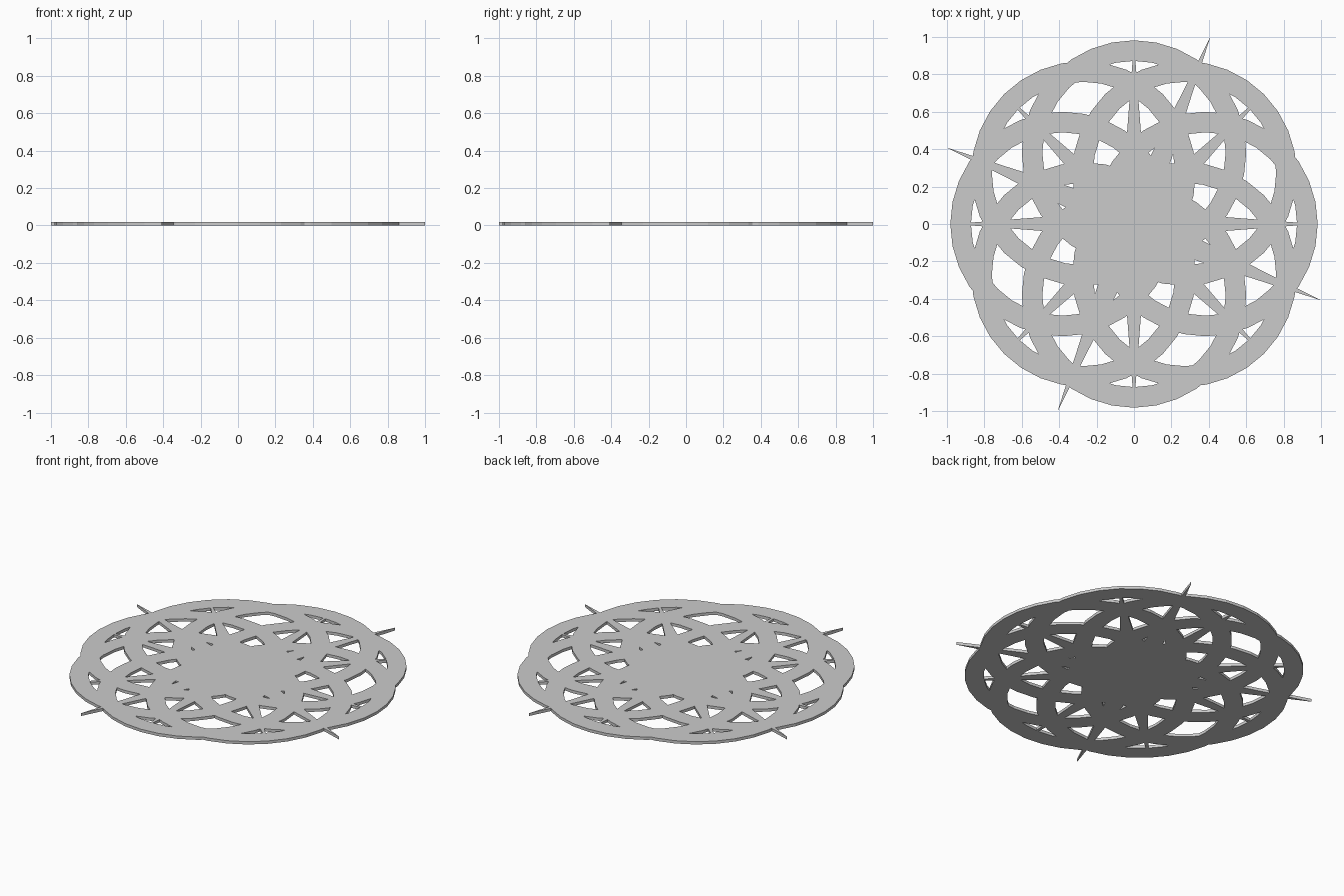
import bpy, bmesh
from math import cos, sin, pi, radians

if "Cube" in bpy.data.objects:
    bpy.data.objects.remove(bpy.data.objects["Cube"])

T = 0.018            # plate thickness
C, RO, RI = 0.382, 0.60, 0.49   # ring centre offset, outer and inner radius
SEG = 32


def finish(bm, name):
    bmesh.ops.recalc_face_normals(bm, faces=bm.faces)
    me = bpy.data.meshes.new(name)
    bm.to_mesh(me)
    bm.free()
    ob = bpy.data.objects.new(name, me)
    bpy.context.collection.objects.link(ob)
    return ob


def plate(name, pts):
    """Flat outline extruded to the plate thickness."""
    bm = bmesh.new()
    f = bm.faces.new([bm.verts.new((x, y, 0)) for x, y in pts])
    ext = bmesh.ops.extrude_face_region(bm, geom=[f], use_keep_orig=True)
    bmesh.ops.translate(bm, vec=(0, 0, T),
                        verts=[v for v in ext["geom"] if isinstance(v, bmesh.types.BMVert)])
    return finish(bm, name)


def ring(name, angle):
    """Flat annulus whose centre sits at the given angle."""
    bm = bmesh.new()
    cx, cy = C * cos(angle), C * sin(angle)
    loops = []
    for i in range(SEG):
        a = angle + 2 * pi * i / SEG
        loops.append([bm.verts.new((cx + r * cos(a), cy + r * sin(a), z))
                      for r, z in ((RO, 0), (RO, T), (RI, T), (RI, 0))])
    for i in range(SEG):
        p, q = loops[i], loops[(i + 1) % SEG]
        for j in range(4):
            k = (j + 1) % 4
            bm.faces.new((p[j], q[j], q[k], p[k]))
    return finish(bm, name)


def spike(name, angle, length, half):
    """Thin triangle pointing outward from the centre."""
    ob = plate(name, [(0, -half), (length, 0), (0, half)])
    ob.rotation_euler.z = angle
    return ob


# Eight interlaced rings and the eight short spikes behind them
for i in range(8):
    ring(f"ring_{i + 1}", i * pi / 4)
    spike(f"short_spike_{i + 1}", i * pi / 4, 0.97, 0.075)

# Four long spikes poking past the rim
for i in range(4):
    spike(f"long_spike_{i + 1}", radians(67.8 + 90 * i), 1.08, 0.085)

# Central hub
plate("hub", [(0.08 * cos(2 * pi * i / 16), 0.08 * sin(2 * pi * i / 16)) for i in range(16)])
